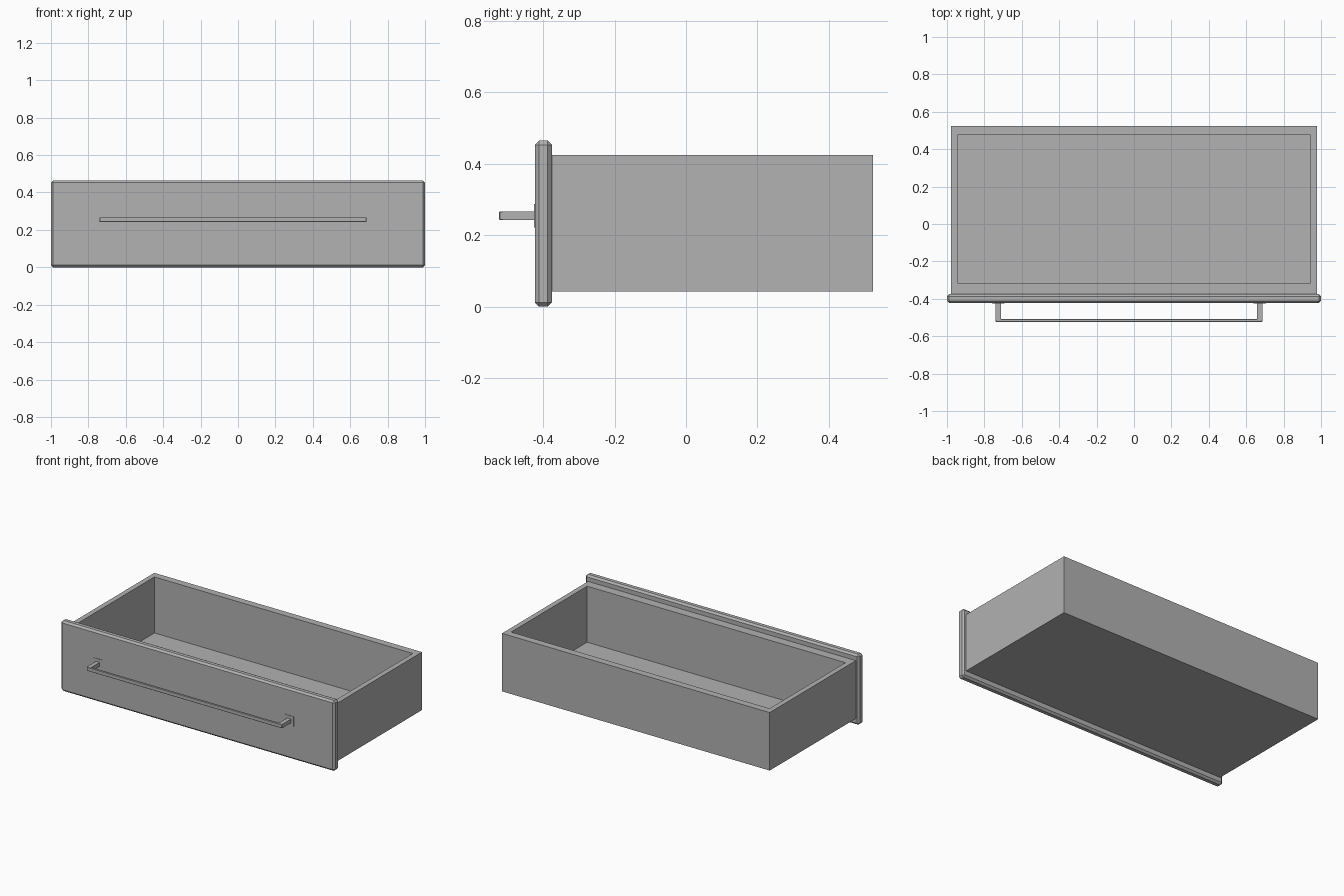
import bpy
import bmesh
from mathutils import Vector

cube = bpy.data.objects.get("Cube")
if cube:
    bpy.data.objects.remove(cube, do_unlink=True)

grey = bpy.data.materials.new("plain grey")
grey.use_nodes = True
colour = (0.445, 0.445, 0.445, 1)
grey.diffuse_color = colour
grey.node_tree.nodes["Principled BSDF"].inputs["Base Color"].default_value = colour


def finish(name, bm):
    mesh = bpy.data.meshes.new(name)
    bmesh.ops.recalc_face_normals(bm, faces=bm.faces)
    bm.to_mesh(mesh)
    bm.free()
    mesh.materials.append(grey)
    obj = bpy.data.objects.new(name, mesh)
    bpy.context.collection.objects.link(obj)
    return obj


def box_mesh(low, high):
    bm = bmesh.new()
    bmesh.ops.create_cube(bm, size=1)
    low, high = Vector(low), Vector(high)
    for v in bm.verts:
        v.co = (low + high) / 2 + v.co * (high - low)
    return bm


def box(name, low, high, bevel=0):
    obj = finish(name, box_mesh(low, high))
    if bevel:
        mod = obj.modifiers.new("chamfer", "BEVEL")
        mod.width = bevel
        mod.segments = 1
    return obj


# Open tray: inset the top face, shape the rim, then push it down to the floor
bm = box_mesh((-0.978, -0.375, 0.042), (0.978, 0.523, 0.425))
top = max(bm.faces, key=lambda f: f.calc_center_median().z)
bmesh.ops.inset_region(bm, faces=[top], thickness=0.03)
for v in top.verts:
    v.co.x = 0.944 if v.co.x > 0 else -0.944
    v.co.y = 0.476 if v.co.y > 0 else -0.316
well = bmesh.ops.extrude_discrete_faces(bm, faces=[top])["faces"][0]
bmesh.ops.translate(bm, verts=well.verts, vec=(0, 0, -0.37))
finish("drawer_tray", bm)

# Chamfered front panel
box("front_panel", (-1, -0.423, 0), (1, -0.375, 0.465), 0.012)

# Handle: bar, posts and mounting plates, set slightly to one side
centre, reach = -0.027, 0.713
box("handle_bar", (centre - reach, -0.523, 0.242),
    (centre + reach, -0.509, 0.267), 0.002)
for side, name in ((-1, "right"), (1, "left")):
    x = centre + side * (reach - 0.014)
    box(f"handle_post_{name}", (x - 0.014, -0.512, 0.242),
        (x + 0.014, -0.42, 0.267))
    box(f"handle_plate_{name}", (x - 0.033, -0.426, 0.222),
        (x + 0.033, -0.42, 0.287))
